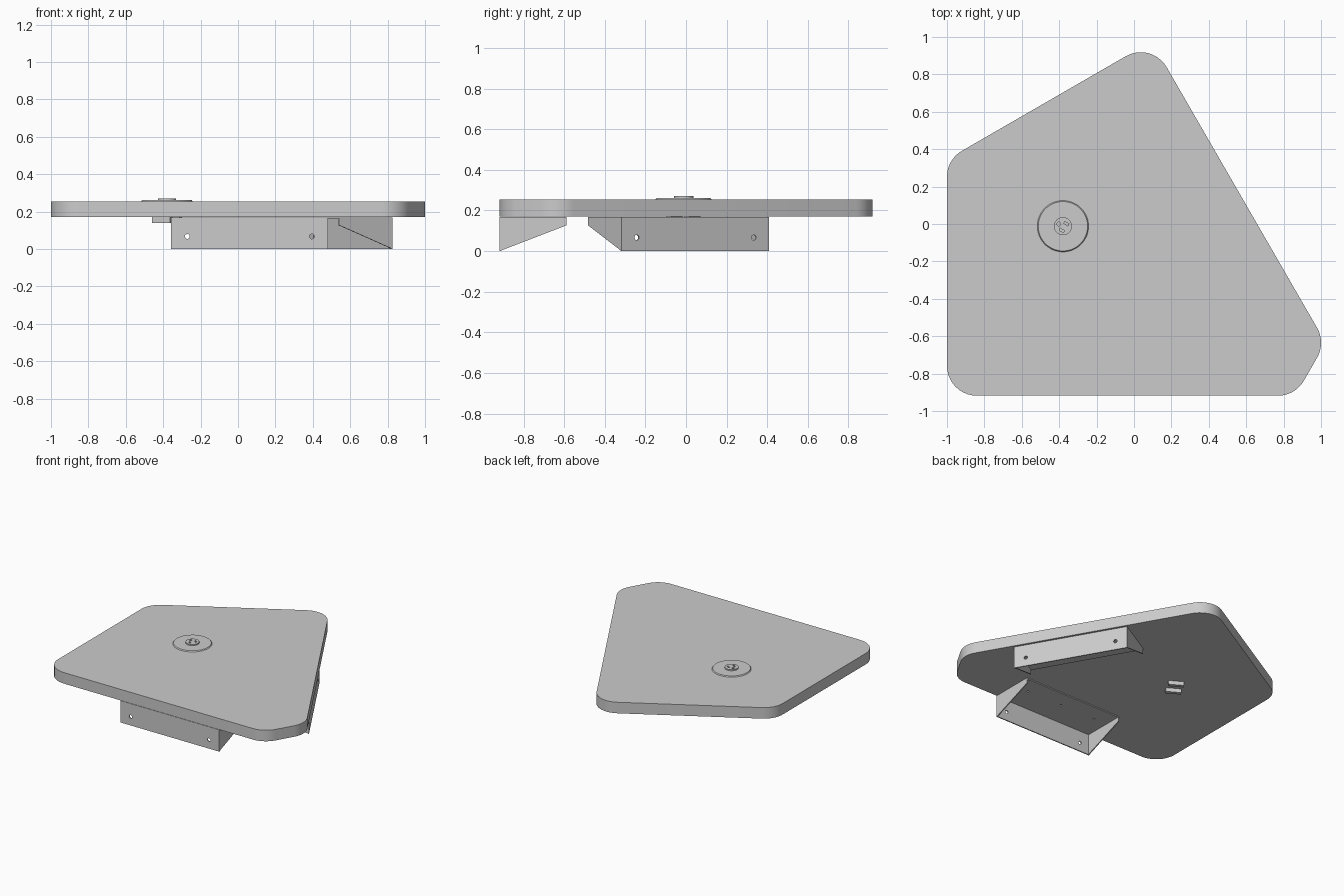
import bpy, math
from mathutils import Matrix, Vector

if "Cube" in bpy.data.objects:
    bpy.data.objects.remove(bpy.data.objects["Cube"])


def finish(ob, angle=30):
    bpy.ops.object.select_all(action='DESELECT')
    ob.select_set(True)
    bpy.context.view_layer.objects.active = ob
    bpy.ops.object.shade_smooth_by_angle(angle=math.radians(angle))


def prism(name, loops, thick, mat):
    # flat outline with optional hole loops, extruded about its own plane
    cu = bpy.data.curves.new(name, 'CURVE')
    cu.dimensions, cu.fill_mode, cu.extrude = '2D', 'BOTH', thick / 2
    for loop in loops:
        sp = cu.splines.new('POLY')
        sp.points.add(len(loop) - 1)
        for p, co in zip(sp.points, loop):
            p.co = (co[0], co[1], 0, 1)
        sp.use_cyclic_u = True
    tmp = bpy.data.objects.new(name + "_curve", cu)
    bpy.context.collection.objects.link(tmp)
    dg = bpy.context.evaluated_depsgraph_get()
    me = bpy.data.meshes.new_from_object(tmp.evaluated_get(dg))
    bpy.data.objects.remove(tmp)
    ob = bpy.data.objects.new(name, me)
    bpy.context.collection.objects.link(ob)
    ob.matrix_world = mat
    finish(ob)
    return ob


def circle(cx, cy, r, n=20):
    return [(cx + r * math.cos(2 * math.pi * i / n), cy + r * math.sin(2 * math.pi * i / n))
            for i in range(n)]


def rect(cx, cy, w, h, ang=0.0):
    c, s = math.cos(ang), math.sin(ang)
    return [(cx + x * c - y * s, cy + x * s + y * c)
            for x, y in ((-w/2, -h/2), (w/2, -h/2), (w/2, h/2), (-w/2, h/2))]


def rounded(corners, r, n=10):
    # fillet every corner of a convex counter-clockwise polygon
    out = []
    for i, c in enumerate(corners):
        p = Vector(c)
        a = (Vector(corners[i - 1]) - p).normalized()
        b = (Vector(corners[(i + 1) % len(corners)]) - p).normalized()
        half = a.angle(b) / 2
        o = p + (a + b).normalized() * r / math.sin(half)
        s = p + a * r / math.tan(half) - o
        sweep = math.pi - 2 * half
        for k in range(n + 1):
            t = sweep * k / n
            out.append((o.x + s.x * math.cos(t) - s.y * math.sin(t),
                        o.y + s.x * math.sin(t) + s.y * math.cos(t)))
    return out


# table top: five-sided slab with rounded corners
outline = [(-1, -0.918), (0.862, -0.918), (1.025, -0.635), (0.0945, 0.977), (-1, 0.345)]
prism("table_top", [rounded(outline, 0.16)], 0.085, Matrix.Translation((0, 0, 0.2125)))

# folded sheet brackets: face plate, top plate and two tapered end cheeks
T, L, D, H = 0.008, 0.84, 0.33, 0.168
UPRIGHT = Matrix.Rotation(math.pi / 2, 4, 'X')
CHEEK = Matrix(((0, 0, 1, 0), (1, 0, 0, 0), (0, 1, 0, 0), (0, 0, 0, 1)))


def bracket(name, x, y, angle):
    base = Matrix.Translation((x, y, 0)) @ Matrix.Rotation(angle, 4, 'Z')
    face = [rect(0, H / 2, L, H)] + [circle(s * 0.333, 0.067, 0.013) for s in (-1, 1)]
    prism(name + "_face", face, T, base @ Matrix.Translation((0, T / 2, 0)) @ UPRIGHT)
    top = [rect(0, D / 2, L, D)] + [circle(u, 0.2, 0.008, 12) for u in (-0.3, 0, 0.3)]
    prism(name + "_top_plate", top, T, base @ Matrix.Translation((0, 0, H - T / 2)))
    for side, s in (("left", -1), ("right", 1)):
        cheek = [(0, 0), (D, 0.127), (D, H), (0, H)]
        prism(f"{name}_{side}_cheek", [cheek], T,
              base @ Matrix.Translation((s * (L - T) / 2, 0, 0)) @ CHEEK)


bracket("front_bracket", 0.062, -0.918, 0)
bracket("side_bracket", 0.617, 0.046, math.radians(120))

# outlet: shallow flange and raised socket with three slots
CX, CY = -0.38, -0.012
bpy.ops.mesh.primitive_cone_add(vertices=48, radius1=0.138, radius2=0.132, depth=0.008,
                                location=(CX, CY, 0.258))
bpy.context.object.name = "outlet_flange"
finish(bpy.context.object)
tilt = math.radians(-30)
slots = [rect(0.018, 0.014, 0.026, 0.012, tilt), rect(-0.006, -0.022, 0.026, 0.012, tilt),
         circle(-0.022, 0.012, 0.010, 14)]
prism("outlet_socket", [circle(0, 0, 0.048, 40)] + slots, 0.010,
      Matrix.Translation((CX, CY, 0.266)))

# two clamp bars under the outlet
for i, s in enumerate((-1, 1)):
    off = Vector((0.5, 0.866)) * 0.051 * s
    prism(f"clamp_bar_{i + 1}", [rect(CX + off.x, CY + off.y, 0.11, 0.027, tilt)], 0.034,
          Matrix.Translation((0, 0, 0.157)))
